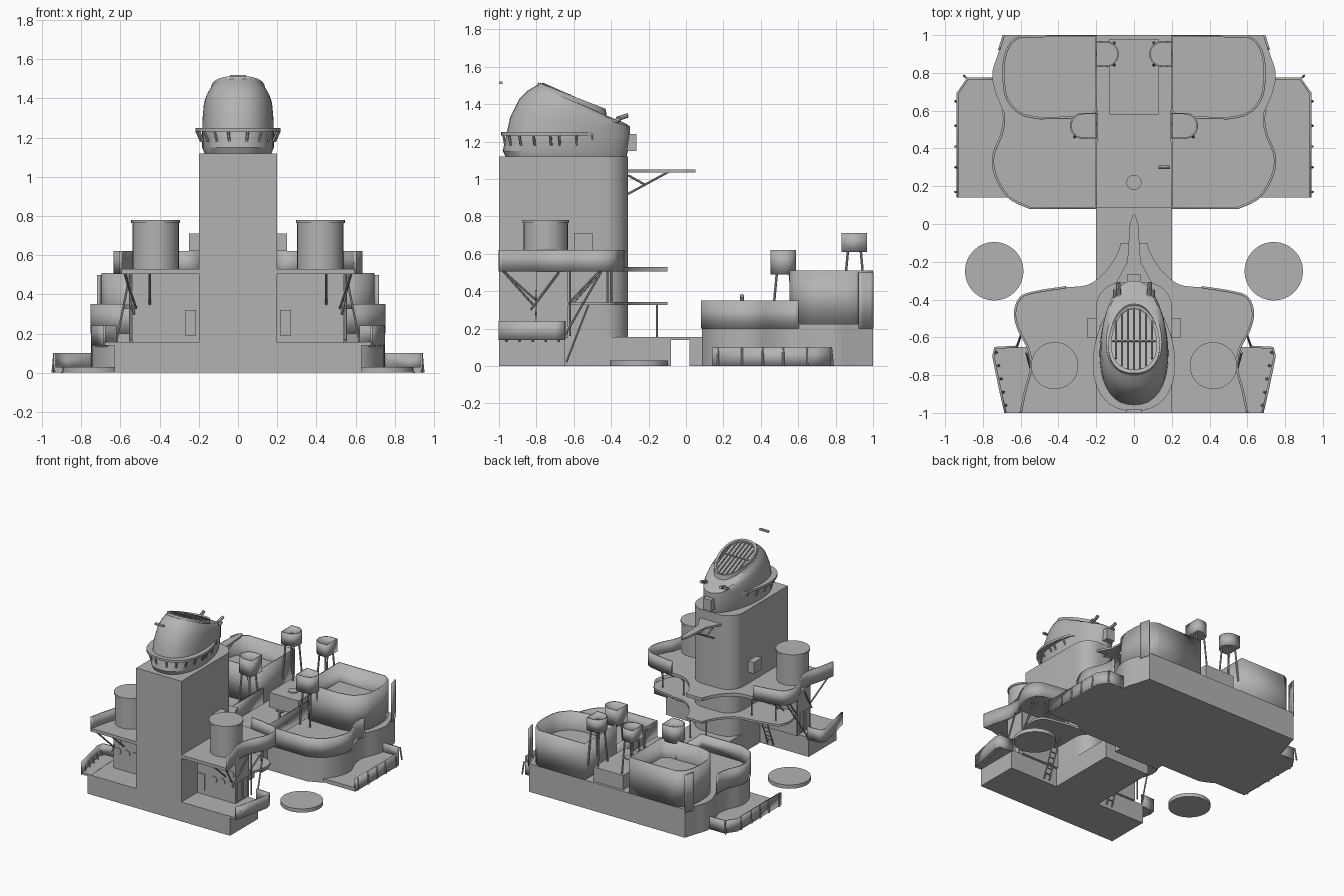
import bpy, bmesh
from math import cos, sin, pi, radians
from mathutils import Vector

if "Cube" in bpy.data.objects:
    bpy.data.objects.remove(bpy.data.objects["Cube"])

grey = bpy.data.materials.new("naval grey")
grey.use_nodes = True
grey.diffuse_color = (0.45, 0.45, 0.45, 1)
grey.node_tree.nodes["Principled BSDF"].inputs["Base Color"].default_value = (0.45, 0.45, 0.45, 1)


def finish(name, bm, mirror=False, thick=0, smooth=False):
    bmesh.ops.recalc_face_normals(bm, faces=bm.faces)
    me = bpy.data.meshes.new(name)
    bm.to_mesh(me)
    bm.free()
    ob = bpy.data.objects.new(name, me)
    bpy.context.collection.objects.link(ob)
    me.materials.append(grey)
    if thick:
        mod = ob.modifiers.new("plate", "SOLIDIFY")
        mod.thickness, mod.offset = thick, 0
    if mirror:
        ob.modifiers.new("mirror", "MIRROR")
    if smooth:
        bpy.ops.object.select_all(action='DESELECT')
        ob.select_set(True)
        bpy.context.view_layer.objects.active = ob
        bpy.ops.object.shade_smooth_by_angle(angle=radians(30))
    return ob


def curve(pts, n=5, closed=False):
    """Smooth path through the points."""
    p = [Vector(q) for q in pts]
    m, out = len(p), []
    for i in range(m if closed else m - 1):
        if closed:
            a, b, c, d = (p[(i + k) % m] for k in (-1, 0, 1, 2))
        else:
            a, b, c, d = p[max(i - 1, 0)], p[i], p[i + 1], p[min(i + 2, m - 1)]
        for k in range(n):
            t = k / n
            out.append(b + (c - a) * t / 2 + (a * 2 - b * 5 + c * 4 - d) * t * t / 2
                       + (b * 3 - a - c * 3 + d) * t ** 3 / 2)
    return out if closed else out + [p[-1]]


def prism(name, pts, z0, z1, mirror=False, smooth=True):
    bm = bmesh.new()
    lo = [bm.verts.new((p[0], p[1], z0)) for p in pts]
    hi = [bm.verts.new((p[0], p[1], z1)) for p in pts]
    bm.faces.new(lo)
    bm.faces.new(hi)
    for i in range(len(pts)):
        j = (i + 1) % len(pts)
        bm.faces.new((lo[i], lo[j], hi[j], hi[i]))
    return finish(name, bm, mirror, smooth=smooth)


def wall(name, pts, z0, z1, closed=False, mirror=True, t=0.012):
    bm = bmesh.new()
    lo = [bm.verts.new((p[0], p[1], z0)) for p in pts]
    hi = [bm.verts.new((p[0], p[1], z1)) for p in pts]
    n = len(pts)
    for i in range(n if closed else n - 1):
        j = (i + 1) % n
        bm.faces.new((lo[i], lo[j], hi[j], hi[i]))
    return finish(name, bm, mirror, t, True)


def box(name, x0, x1, y0, y1, z0, z1, mirror=False):
    return prism(name, [(x0, y0), (x1, y0), (x1, y1), (x0, y1)], z0, z1, mirror, False)


def disc(name, x, y, r, z0, z1, mirror=False, n=32):
    ring = [(x + r * cos(2 * pi * i / n), y + r * sin(2 * pi * i / n)) for i in range(n)]
    return prism(name, ring, z0, z1, mirror)


def rods(name, pairs, r=0.006, mirror=True, n=8):
    bm = bmesh.new()
    for a, b in pairs:
        a, b = Vector(a), Vector(b)
        m = (b - a).to_track_quat('Z', 'Y').to_matrix().to_4x4()
        m.translation = (a + b) / 2
        bmesh.ops.create_cone(bm, cap_ends=True, segments=n, radius1=r, radius2=r,
                              depth=(b - a).length, matrix=m)
    return finish(name, bm, mirror, smooth=True)


def both(half):
    return list(half) + [(-p[0], p[1]) for p in reversed(list(half))]


# Funnel trunk with rounded rear corners
corner = [(0.07 + 0.13 * cos(a * pi / 16), -0.44 + 0.13 * sin(a * pi / 16)) for a in range(9)]
prism("funnel_trunk", both([(0.2, -1)] + corner), 0, 1.12)


# Funnel cap: stacked oval rings, leaning to the sloped mouth
def oval(yf, yb, w, zf, zb, n=40):
    out = []
    for i in range(n):
        a = 2 * pi * i / n
        v = sin(a)
        c = cos(a)
        x = w * (1 - 0.16 * v) * abs(c) ** 0.85 * (1 if c > 0 else -1)
        out.append((x, (yf + yb) / 2 + (yb - yf) / 2 * v, (zf + zb) / 2 + (zb - zf) / 2 * v))
    return out


def loft(name, rings):
    bm = bmesh.new()
    vs = [[bm.verts.new(p) for p in oval(*r)] for r in rings]
    for lo, hi in zip(vs, vs[1:]):
        for i in range(len(lo)):
            j = (i + 1) % len(lo)
            bm.faces.new((lo[i], lo[j], hi[j], hi[i]))
    bm.faces.new(vs[0])
    bm.faces.new(vs[-1])
    return finish(name, bm, smooth=True)


loft("funnel_cap", [
    (-0.96, -0.32, 0.165, 1.11, 1.11), (-0.98, -0.31, 0.18, 1.15, 1.15),
    (-0.96, -0.3, 0.18, 1.24, 1.22), (-0.94, -0.3, 0.178, 1.33, 1.26),
    (-0.89, -0.3, 0.172, 1.43, 1.28), (-0.85, -0.32, 0.162, 1.47, 1.295),
    (-0.8, -0.38, 0.145, 1.5, 1.32)])
loft("funnel_mouth", [
    (-0.81, -0.42, 0.135, 1.47, 1.32), (-0.79, -0.43, 0.135, 1.515, 1.375),
    (-0.77, -0.45, 0.118, 1.51, 1.37), (-0.77, -0.45, 0.118, 1.492, 1.352)])
bars = []
for k in range(-3, 4):
    x = 0.032 * k
    h = 0.16 * (1 - (x / 0.125) ** 2) ** 0.5
    bars.append(((x, -0.61 - h, 1.44 + 0.44 * h), (x, -0.61 + h, 1.44 - 0.44 * h)))
bars.append(((-0.115, -0.62, 1.448), (0.115, -0.62, 1.448)))
rods("mouth_grille", bars, 0.006, False, 6)
rail = [p for p in oval(-0.99, -0.38, 0.215, 0, 0) if p[1] < -0.42]
prism("funnel_walkway", sorted(rail, key=lambda p: p[0] < 0 and (1, p[1]) or (0, -p[1])), 1.232, 1.25)
rods("walkway_brackets", [((p[0] * 0.97, p[1] * 0.99, 1.235), (p[0] * 0.86, p[1] * 0.97 - 0.01, 1.18))
                          for p in rail[::2]], 0.007, False, 6)
box("rear_vent_box", -0.035, 0.035, -0.33, -0.265, 1.15, 1.24)
rods("horns", [((0.07, -0.36, 1.26), (0.08, -0.37, 1.32)), ((0.08, -0.37, 1.32), (0.085, -0.31, 1.34)),
               ((0.1, -0.4, 1.26), (0.1, -0.4, 1.3)), ((0.1, -0.4, 1.3), (0.1, -0.35, 1.32))], 0.012)
box("loose_top_plate", -0.04, 0.04, -1, -0.98, 1.508, 1.52)

# Pointed platform behind the funnel
prism("pointed_platform", both([(0.1, -0.32), (0.035, -0.2), (0.022, 0), (0.006, 0.05)]), 1.035, 1.05, smooth=False)
rods("platform_struts", [((0.03, -0.31, 0.92), (0.02, -0.09, 1.04)), ((0.03, -0.31, 1.02), (0.03, -0.22, 0.97))])
box("trunk_side_vents", 0.19, 0.25, -0.6, -0.5, 0.62, 0.71, True)

# Front base, link strip and wings
box("front_base", -0.63, 0.63, -1, -0.65, 0, 0.155)
box("link_base", -0.2, 0.2, -0.66, -0.08, 0, 0.155)
box("link_bridge", -0.2, 0.2, -0.08, 0.03, 0.138, 0.155)
box("link_end", -0.2, 0.2, 0.02, 0.1, 0, 0.155)
wing = [(0.68, -1), (0.71, -0.87), (0.745, -0.7), (0.735, -0.655), (0.62, -0.65)]
prism("front_wing", [(0.6, -1)] + wing, 0.14, 0.157, True)
wall("front_wing_bulwark", wing, 0.14, 0.24)
rods("front_wing_brackets", [((0.69 + 0.05 * k / 4, -0.96 + 0.07 * k, 0.2), (0.67 + 0.05 * k / 4, -0.96 + 0.07 * k, 0.13))
                             for k in range(5)], 0.007)
disc("loose_disc", 0.74, -0.25, 0.155, 0, 0.03, True)

# Deck house with portholes and doors
box("deck_house", 0.15, 0.54, -0.8, -0.63, 0.15, 0.51, True)
rods("portholes", [((x, -0.807, z), (x, -0.79, z)) for x, z in
                   ((0.35, 0.3), (0.42, 0.3), (0.5, 0.3), (0.5, 0.38))], 0.027, n=20)
box("front_doors", 0.215, 0.27, -0.808, -0.79, 0.19, 0.32, True)
for y in (-0.76, -0.685):
    box("side_door", 0.53, 0.547, y - 0.025, y + 0.025, 0.17, 0.32, True)

# Raised decks with narrow tongues to the rear
edge = curve([(0.6, -1), (0.575, -0.88), (0.545, -0.76), (0.56, -0.66), (0.61, -0.56),
              (0.63, -0.47), (0.6, -0.39), (0.52, -0.36), (0.36, -0.335)])
tongue = curve([(0.36, -0.335), (0.24, -0.32), (0.15, -0.25), (0.09, -0.16), (0.07, -0.1)])
prism("upper_deck", both(edge + tongue[1:]), 0.505, 0.53)
wall("upper_bulwark", edge, 0.505, 0.62)
mid = [(p[0] * 0.93, p[1]) for p in edge if p[1] > -0.65]
prism("middle_deck", both([(0.5, -0.66)] + mid + tongue[1:]), 0.325, 0.342)
disc("lookout_tub", 0.42, -0.75, 0.118, 0.52, 0.78, True)
disc("lookout_tub_rim", 0.42, -0.75, 0.125, 0.765, 0.78, True)
rods("deck_struts", [
    ((0.58, -0.98, 0.51), (0.52, -0.82, 0.33)), ((0.57, -0.68, 0.5), (0.53, -0.83, 0.3)),
    ((0.45, -0.98, 0.51), (0.45, -0.8, 0.35)), ((0.58, -0.46, 0.51), (0.52, -0.66, 0.3)),
    ((0.55, -0.62, 0.16), (0.55, -0.62, 0.51)), ((0.62, -0.65, 0.16), (0.55, -0.45, 0.51)),
    ((0.5, -0.42, 0.33), (0.5, -0.42, 0.51)), ((0.07, -0.155, 0.15), (0.07, -0.155, 0.33)),
    ((0.3, -0.4, 0.34), (0.3, -0.4, 0.51))])


# Inclined ladders
def ladder(name, x, y0, z0, y1, z1):
    a, b = Vector((x, y0, z0)), Vector((x, y1, z1))
    s = Vector((0.025, 0, 0))
    steps = [(a.lerp(b, k / 8) - s, a.lerp(b, k / 8) + s) for k in range(1, 8)]
    rods(name, [(a - s, b - s), (a + s, b + s)] + steps, 0.005, n=6)


ladder("lower_ladder", 0.3, -0.64, 0.02, -0.52, 0.33)
ladder("upper_ladder", 0.42, -0.6, 0.34, -0.45, 0.51)

# Rear base and low side wings
outer = curve([(0.55, 0.085), (0.66, 0.14), (0.73, 0.25), (0.745, 0.36), (0.7, 0.48), (0.69, 0.58),
               (0.735, 0.7), (0.75, 0.8), (0.72, 0.9), (0.69, 1)])
prism("rear_base", both([(0.2, 0.085)] + outer), 0, 0.225)
low = [(0.7, 0.14), (0.935, 0.14), (0.935, 0.69), (0.88, 0.77), (0.73, 0.77)]
prism("rear_wing", [(0.6, 0.14)] + low + [(0.6, 0.77)], 0, 0.03, True, False)
wall("rear_wing_bulwark", low[1:], 0.0, 0.1)
rods("rear_wing_brackets", [((0.937, y, 0.1), (0.946, y, 0)) for y in (0.17, 0.3, 0.41, 0.52, 0.65)]
     + [((0.89, 0.775, 0.1), (0.9, 0.785, 0))], 0.006)

# Gun tubs: low forward pair and high rear pair
low_rim = [p for p in outer if p[1] < 0.62]
wall("forward_tub_wall", [(0.2, 0.6), (0.2, 0.085)] + low_rim, 0.2, 0.35)
high = curve([(0.5, 0.56), (0.6, 0.585), (0.67, 0.66), (0.69, 0.76), (0.685, 0.88), (0.65, 0.96), (0.6, 0.994)])
high = [(0.2, 0.994), (0.2, 0.6), (0.24, 0.565)] + high
prism("rear_tub_floor", high, 0.22, 0.36, True)
wall("rear_tub_wall", high, 0.22, 0.51, closed=True)
wall("rear_corner_bulwark", [p for p in outer if p[1] > 0.9], 0.2, 0.5)

# Centre well fittings
box("centre_house", -0.13, 0.13, 0.58, 0.98, 0.2, 0.34)
disc("centre_house_cap", 0, 0.7, 0.04, 0.33, 0.347)
disc("well_cap", 0, 0.22, 0.04, 0.22, 0.235)
rods("bollard", [((0.16, 0.3, 0.22), (0.16, 0.3, 0.38)), ((0.13, 0.3, 0.375), (0.19, 0.3, 0.375))], 0.01, False)


# Rounded sighting buckets on splayed legs
def bucket(name, x, y, side, z0, z1, foot):
    r = 0.065
    arc = [(x + side * r * cos(a * pi / 12), y + r * sin(a * pi / 12)) for a in range(-6, 7)]
    ring = [(0.2, y - r)] + arc + [(0.2, y + r)]
    prism(name + "_floor", ring, z0, z0 + 0.03, True)
    wall(name + "_wall", ring, z0, z1, closed=True, t=0.008)
    rods(name + "_legs", [((x + a * 0.035, y + b * 0.035, z0), (x + a * 0.045, y + b * 0.06, foot))
                          for a in (-1, 1) for b in (-1, 1)], 0.007)


bucket("rear_bucket", 0.15, 0.9, -1, 0.61, 0.71, 0.33)
bucket("forward_bucket", 0.27, 0.52, 1, 0.49, 0.62, 0.22)
